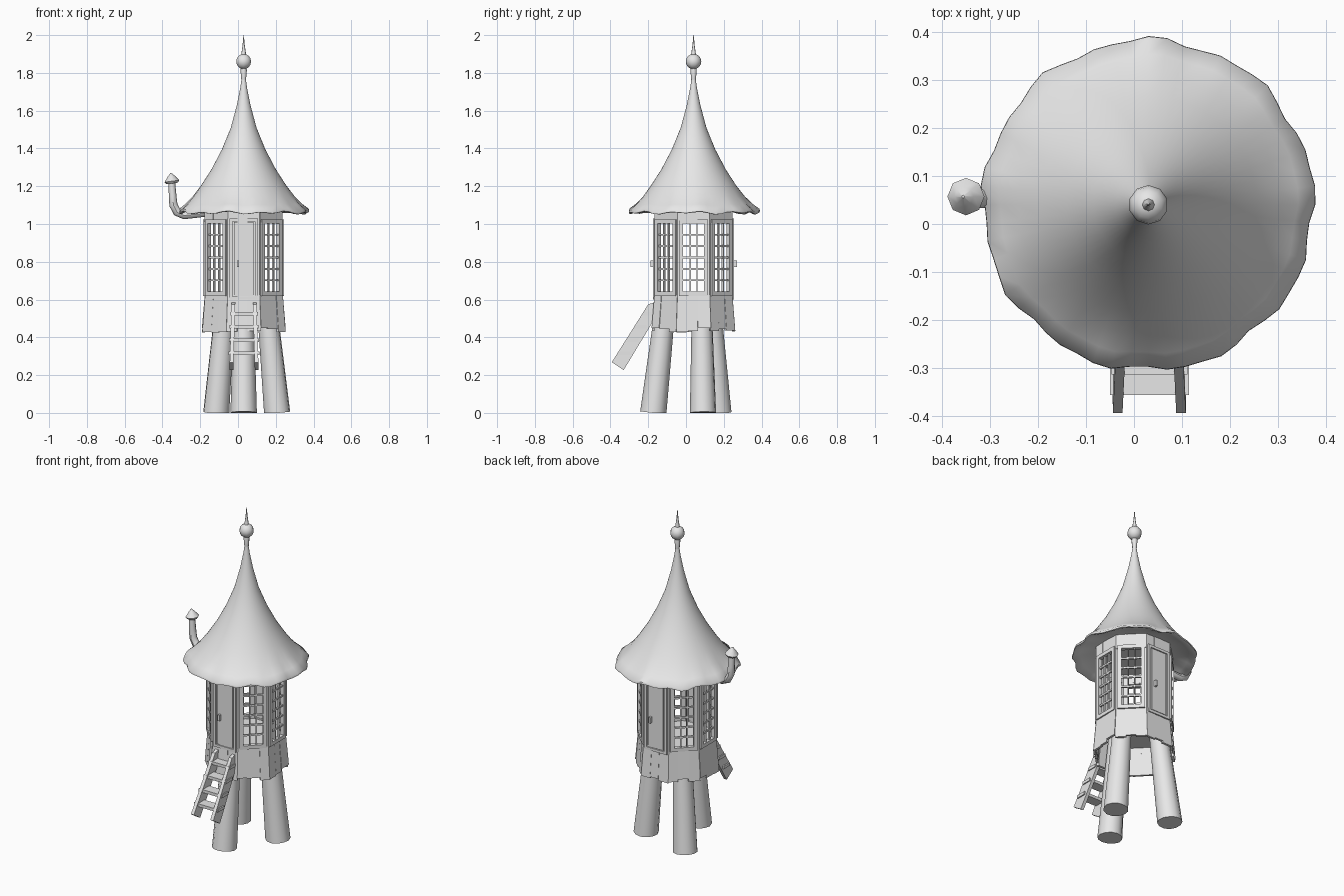
import bpy, bmesh, math, random
from mathutils import Matrix, Vector

random.seed(4)
if "Cube" in bpy.data.objects:
    bpy.data.objects.remove(bpy.data.objects["Cube"])

CENTRE = Vector((0.03, 0.04, 0))
TAN = math.tan(math.pi / 8)
WALL = 0.202  # distance from the axis to each wall

grey = bpy.data.materials.new("plain_grey")
grey.use_nodes = True
grey.diffuse_color = (0.8, 0.8, 0.8, 1)
grey.node_tree.nodes["Principled BSDF"].inputs["Base Color"].default_value = (0.8, 0.8, 0.8, 1)


def finish(name, bm, smooth=False):
    bmesh.ops.recalc_face_normals(bm, faces=bm.faces)
    mesh = bpy.data.meshes.new(name)
    bm.to_mesh(mesh)
    bm.free()
    mesh.materials.append(grey)
    ob = bpy.data.objects.new(name, mesh)
    bpy.context.collection.objects.link(ob)
    if smooth:
        bpy.ops.object.select_all(action='DESELECT')
        ob.select_set(True)
        bpy.context.view_layer.objects.active = ob
        bpy.ops.object.shade_smooth_by_angle(angle=math.radians(45))
    return ob


def box(bm, matrix, centre, size):
    local = Matrix.Translation(centre) @ Matrix.Diagonal((*size, 1))
    bmesh.ops.create_cube(bm, size=1, matrix=matrix @ local)


def side(i):
    # Local frame of one octagon wall: x along it, -y outwards
    return Matrix.Translation(CENTRE) @ Matrix.Rotation(i * math.pi / 4, 4, 'Z')


def plank(bm, matrix, f0, f1, top, bottom, thick=0.014):
    # Board between two fractions of a wall; top and bottom are (distance, height)
    verts = []
    for dist, z in (top, bottom):
        for inset in (0, thick):
            for f in (f0, f1):
                d = dist - inset
                verts.append(bm.verts.new(matrix @ Vector((f * d * TAN, -d, z))))
    a, b, c, d, e, f, g, h = verts
    for quad in ((a, b, d, c), (e, f, h, g), (a, b, f, e), (c, d, h, g), (a, c, g, e), (b, d, h, f)):
        bm.faces.new(quad)


def frame(bm, matrix, half, z0, z1, bar, dist, depth):
    mid, height = (z0 + z1) / 2, z1 - z0
    for s in (-1, 1):
        box(bm, matrix, (s * (half - bar / 2), -dist, mid), (bar, depth, height))
        box(bm, matrix, (0, -dist, mid + s * (height - bar) / 2), (2 * half - 2 * bar, depth, bar))


def lathe(name, profile, segments, place=Matrix(), wobble=None):
    # Revolve (radius, height) points about z
    bm = bmesh.new()
    rings = []
    for r, z in profile:
        ring = []
        for k in range(segments):
            t = 2 * math.pi * k / segments
            rr, zz = wobble(r, z, t) if wobble else (r, z)
            ring.append(bm.verts.new(place @ Vector((rr * math.cos(t), rr * math.sin(t), zz))))
        rings.append(ring)
    for lo, hi in zip(rings, rings[1:]):
        for k in range(segments):
            n = (k + 1) % segments
            bm.faces.new((lo[k], lo[n], hi[n], hi[k]))
    bm.faces.new(rings[0])
    bm.faces.new(rings[-1])
    return finish(name, bm, True)


def tube(name, points, radii, sides):
    # Round rod swept through points
    bm = bmesh.new()
    rings = []
    for i, p in enumerate(points):
        before, after = points[max(i - 1, 0)], points[min(i + 1, len(points) - 1)]
        turn = (after - before).to_track_quat('Z', 'Y')
        rings.append([bm.verts.new(p + turn @ Vector((radii[i] * math.cos(2 * math.pi * k / sides),
                      radii[i] * math.sin(2 * math.pi * k / sides), 0))) for k in range(sides)])
    for lo, hi in zip(rings, rings[1:]):
        for k in range(sides):
            n = (k + 1) % sides
            bm.faces.new((lo[k], lo[n], hi[n], hi[k]))
    bm.faces.new(rings[0])
    bm.faces.new(rings[-1])
    for v in bm.verts:
        v.co.z = max(v.co.z, 0)
    return finish(name, bm, True)


# Three splayed legs
for name, foot, top in (("front_leg", (0.03, -0.173), (0.03, -0.105)),
                        ("left_leg", (0.207, 0.09), (0.15, 0.083)),
                        ("back_leg", (-0.115, 0.172), (-0.065, 0.13))):
    a, b = Vector((*foot, 0)), Vector((*top, 0.6))
    tube(name, [a, a.lerp(b, 0.5), b], [0.07, 0.061, 0.052], 12)

# Floor and ceiling slabs
for name, z in (("floor", 0.605), ("ceiling", 1.075)):
    r = (WALL - 0.006) / math.cos(math.pi / 8)
    turn = Matrix.Translation(CENTRE) @ Matrix.Rotation(math.pi / 8, 4, 'Z')
    lathe(name, [(r, z - 0.01), (r, z + 0.01)], 8, turn)

# Ragged skirt boards and the boards under the eaves
skirt, eaves, posts = bmesh.new(), bmesh.new(), bmesh.new()
for i in range(8):
    cuts = [-1, random.uniform(-0.45, -0.2), random.uniform(0.2, 0.45), 1]
    for f0, f1 in zip(cuts, cuts[1:]):
        out = random.uniform(0, 0.005)
        low = random.uniform(0.425, 0.455)
        plank(skirt, side(i), f0, f1, (0.203 + out, 0.625), (0.218 + out, low))
        out = random.uniform(0, 0.004)
        plank(eaves, side(i), f0, f1, (0.203 + out, 1.1), (0.203 + out, random.uniform(1.005, 1.02)))
    for f0, f1 in ((-1, -0.86), (0.86, 1)):
        plank(posts, side(i), f0, f1, (0.204, 1.03), (0.204, 0.61))
finish("skirt_boards", skirt)
finish("eaves_boards", eaves)
finish("corner_posts", posts)

# Windows on six walls, doors on the front and back walls
windows, doors, handles = bmesh.new(), bmesh.new(), bmesh.new()
for i in range(8):
    m = side(i)
    if i % 4:
        frame(windows, m, 0.077, 0.62, 1.025, 0.022, WALL, 0.024)
        for k in (-1, 1):
            box(windows, m, (k * 0.018, -WALL, 0.822), (0.007, 0.012, 0.37))
        for k in range(1, 6):
            box(windows, m, (0, -WALL, 0.642 + k * 0.0602), (0.115, 0.010, 0.010))
    else:
        frame(doors, m, 0.076, 0.6, 1.03, 0.016, WALL, 0.024)
        box(doors, m, (0, -WALL + 0.004, 0.815), (0.124, 0.012, 0.41))
        box(doors, m, (0, -WALL - 0.004, 0.815), (0.104, 0.012, 0.39))
        box(handles, m, (-0.03, -WALL - 0.018, 0.79), (0.012, 0.018, 0.036))
finish("window_frames", windows)
finish("doors", doors)
finish("door_handles", handles)

# Ladder: slanted stringers with treads let through them
ladder = bmesh.new()
outline = ((-0.393, 0.268), (-0.33, 0.227), (-0.165, 0.5), (-0.165, 0.585), (-0.2, 0.575))
for s in (-1, 1):
    loops = []
    for w in (-0.01, 0.01):
        loops.append([ladder.verts.new((0.032 + s * (0.067 - 0.03 * (z - 0.23)) + w, y, z)) for y, z in outline])
    ladder.faces.new(loops[0])
    ladder.faces.new(loops[1])
    for k in range(len(outline)):
        n = (k + 1) % len(outline)
        ladder.faces.new((loops[0][k], loops[0][n], loops[1][n], loops[1][k]))
for k in range(4):
    box(ladder, Matrix(), (0.032, -0.325 + k * 0.043, 0.315 + k * 0.07), (0.164 - k * 0.006, 0.062, 0.018))
finish("ladder", ladder)


# Flared roof with a wavy rim
def ripple(r, z, t):
    w = max(0, (r - 0.22) / 0.125) ** 2
    return (r + w * (0.005 * math.sin(9 * t) + 0.004 * math.sin(17 * t + 1)),
            z + w * (0.006 * math.sin(13 * t) + 0.004 * math.sin(7 * t + 2)))


roof = [(0.18, 1.1), (0.24, 1.092), (0.3, 1.075), (0.335, 1.058), (0.344, 1.06), (0.343, 1.072),
        (0.31, 1.102), (0.27, 1.145), (0.225, 1.205), (0.17, 1.29), (0.115, 1.395),
        (0.068, 1.51), (0.036, 1.63), (0.018, 1.72), (0.011, 1.77)]
lathe("roof", roof, 56, Matrix.Translation(CENTRE), ripple)

# Finial: collar, ball and spike
lathe("finial_collar", [(0.011, 1.74), (0.012, 1.76), (0.017, 1.815), (0.012, 1.835)], 8, Matrix.Translation(CENTRE))
ball = bmesh.new()
bmesh.ops.create_uvsphere(ball, u_segments=10, v_segments=8, radius=0.041,
                          matrix=Matrix.Translation(CENTRE + Vector((0, 0, 1.86))))
finish("finial_ball", ball, True)
lathe("finial_spike", [(0.014, 1.89), (0.011, 1.91), (0.006, 1.945), (0.001, 2.0)], 8, Matrix.Translation(CENTRE))

# Bent stove pipe with a conical cap
path = [Vector((x, 0.055, z)) for x, z in ((-0.15, 1.06), (-0.22, 1.052), (-0.285, 1.045), (-0.322, 1.062),
                                           (-0.342, 1.1), (-0.346, 1.15), (-0.351, 1.225))]
tube("stove_pipe", path, [0.019, 0.019, 0.02, 0.022, 0.022, 0.02, 0.018], 8)
tilt = Matrix.Translation((-0.348, 0.057, 1.215)) @ Matrix.Rotation(math.radians(-8), 4, 'Y')
lathe("stove_pipe_cap", [(0.03, 0), (0.039, 0.012), (0.02, 0.037), (0.003, 0.055)], 8, tilt)
